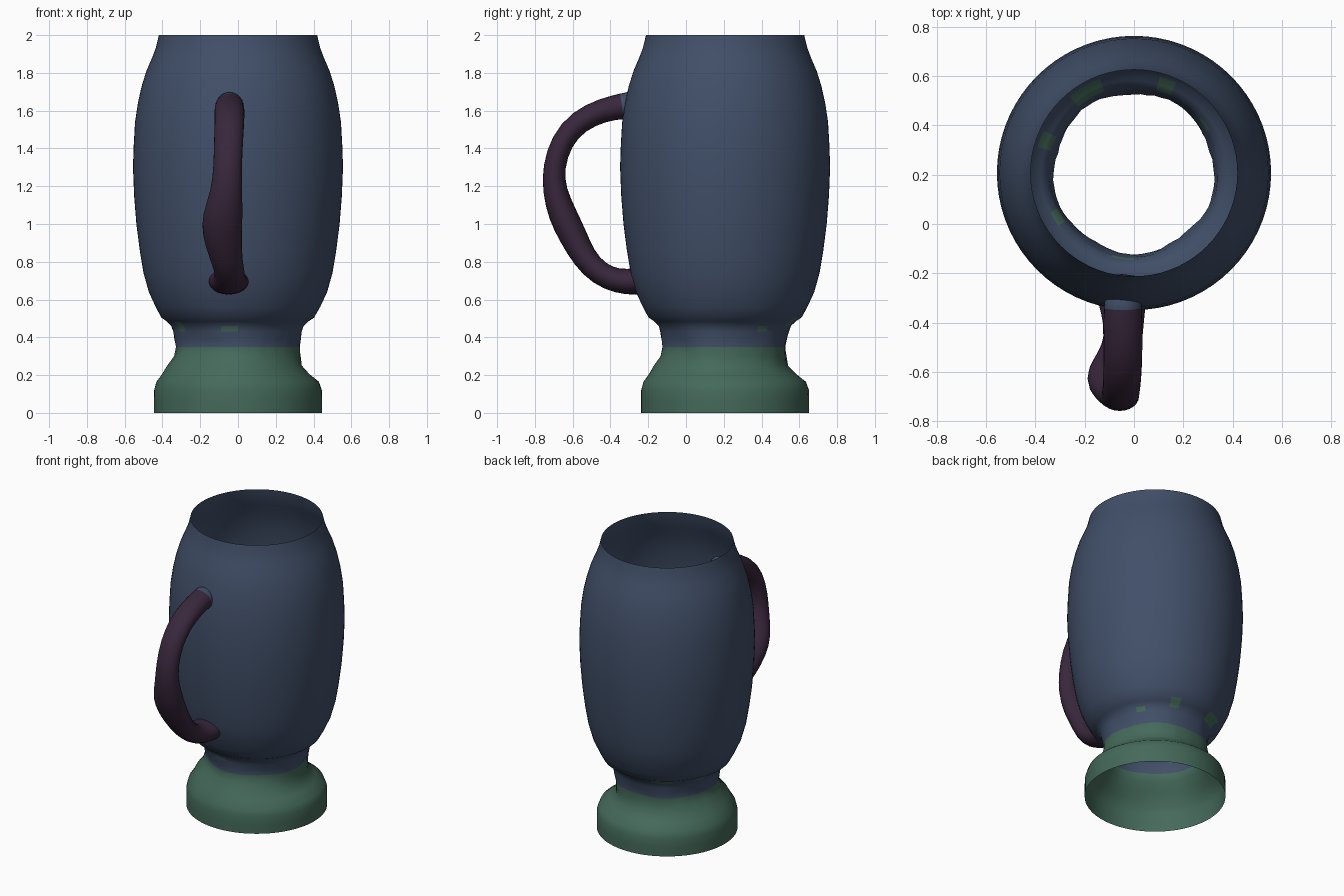
import bpy
import bmesh
import math
import random
from mathutils import Vector

random.seed(4)
cube = bpy.data.objects.get("Cube")
if cube:
    bpy.data.objects.remove(cube)


def material(name, rgb):
    mat = bpy.data.materials.new(name)
    mat.use_nodes = True
    mat.diffuse_color = (*rgb, 1)
    bsdf = mat.node_tree.nodes["Principled BSDF"]
    bsdf.inputs["Base Color"].default_value = (*rgb, 1)
    bsdf.inputs["Roughness"].default_value = 0.8
    return mat


BLUE = material("slate blue", (0.052, 0.078, 0.138))
GREEN = material("moss green", (0.058, 0.142, 0.102))
PLUM = material("dark plum", (0.04, 0.02, 0.045))


def loft(name, rings, mats, pick, caps=False):
    """Skin a list of equal rings of points; pick(centre) gives a face's material."""
    bm = bmesh.new()
    loops = [[bm.verts.new(p) for p in ring] for ring in rings]
    n = len(loops[0])
    for a, b in zip(loops, loops[1:]):
        for i in range(n):
            j = (i + 1) % n
            bm.faces.new((a[i], a[j], b[j], b[i]))
    if caps:
        bm.faces.new(loops[0])
        bm.faces.new(loops[-1])
    bmesh.ops.recalc_face_normals(bm, faces=bm.faces)
    for f in bm.faces:
        f.material_index = pick(f.calc_center_median())
        f.smooth = True
    mesh = bpy.data.meshes.new(name)
    bm.to_mesh(mesh)
    bm.free()
    for m in mats:
        mesh.materials.append(m)
    obj = bpy.data.objects.new(name, mesh)
    bpy.context.collection.objects.link(obj)
    return obj


# Vessel: an open shell of (radius, height) rings around its own axis
AXIS_Y = 0.207
SIDES = 72
PROFILE = [(0.445, 0), (0.445, 0.06), (0.444, 0.12), (0.43, 0.165), (0.39, 0.205),
           (0.355, 0.25), (0.333, 0.3), (0.325, 0.35), (0.332, 0.39), (0.34, 0.43),
           (0.35, 0.46), (0.375, 0.485), (0.405, 0.505), (0.435, 0.56), (0.472, 0.64),
           (0.5, 0.74), (0.52, 0.86), (0.538, 1.0), (0.55, 1.15), (0.556, 1.3),
           (0.552, 1.42), (0.545, 1.54), (0.53, 1.64), (0.51, 1.73), (0.485, 1.81),
           (0.455, 1.88), (0.436, 1.93), (0.426, 1.97), (0.419, 2.0)]


def vessel_ring(radius, z):
    # the shoulder of the foot bulges to one side, and the neck is a little uneven
    bulge = 0.03 * math.exp(-((z - 0.24) / 0.05) ** 2)
    uneven = 0.006 * math.exp(-((z - 0.36) / 0.12) ** 2)
    ring = []
    for i in range(SIDES):
        a = math.tau * i / SIDES
        r = radius + bulge * math.cos(a - math.radians(225))
        r += uneven * (math.sin(5 * a + 9 * z) + random.uniform(-0.4, 0.4))
        ring.append((r * math.cos(a), AXIS_Y + r * math.sin(a), z))
    return ring


# Green flecks on the neck: (direction in degrees, half width, low, high)
FLECKS = [(210, 6, 0.43, 0.49), (263, 6, 0.43, 0.46), (68, 5, 0.45, 0.53),
          (160, 5, 0.45, 0.53), (120, 8, 0.46, 0.5), (35, 6, 0.43, 0.47)]


def vessel_colour(c):
    if c.z < 0.35:
        return 1
    angle = math.degrees(math.atan2(c.y - AXIS_Y, c.x)) % 360
    return int(any(abs(angle - d) < w and lo < c.z < hi for d, w, lo, hi in FLECKS))


loft("mug_body_and_foot", [vessel_ring(r, z) for r, z in PROFILE],
     [BLUE, GREEN], vessel_colour)

# Handle: elliptical sections (x, y, z, half width, half thickness) along a bow
PATH = [(-0.045, -0.27, 1.63, 0.075, 0.085), (-0.045, -0.33, 1.625, 0.08, 0.07),
        (-0.045, -0.44, 1.605, 0.083, 0.066), (-0.045, -0.57, 1.545, 0.082, 0.064),
        (-0.05, -0.66, 1.44, 0.08, 0.062), (-0.055, -0.702, 1.3, 0.078, 0.061),
        (-0.06, -0.698, 1.18, 0.085, 0.066), (-0.083, -0.655, 1.05, 0.112, 0.08),
        (-0.085, -0.6, 0.94, 0.11, 0.078), (-0.065, -0.54, 0.82, 0.09, 0.068),
        (-0.04, -0.46, 0.735, 0.08, 0.066), (-0.045, -0.36, 0.695, 0.09, 0.067),
        (-0.05, -0.27, 0.695, 0.115, 0.075), (-0.05, -0.2, 0.7, 0.11, 0.07)]
HANDLE_SIDES = 12
centres = [Vector(p[:3]) for p in PATH]
sections = []
for k, (x, y, z, half_w, half_t) in enumerate(PATH):
    tangent = centres[min(k + 1, len(PATH) - 1)] - centres[max(k - 1, 0)]
    side = Vector((1, 0, 0))
    out = tangent.cross(side).normalized()
    sections.append([centres[k] + side * half_w * math.cos(a) + out * half_t * math.sin(a)
                     for a in (math.tau * i / HANDLE_SIDES for i in range(HANDLE_SIDES))])

handle = loft("handle", sections, [PLUM, BLUE],
              lambda c: int(c.y > -0.315 and c.z > 1.2), caps=True)
sub = handle.modifiers.new("soften", "SUBSURF")
sub.levels = sub.render_levels = 1
